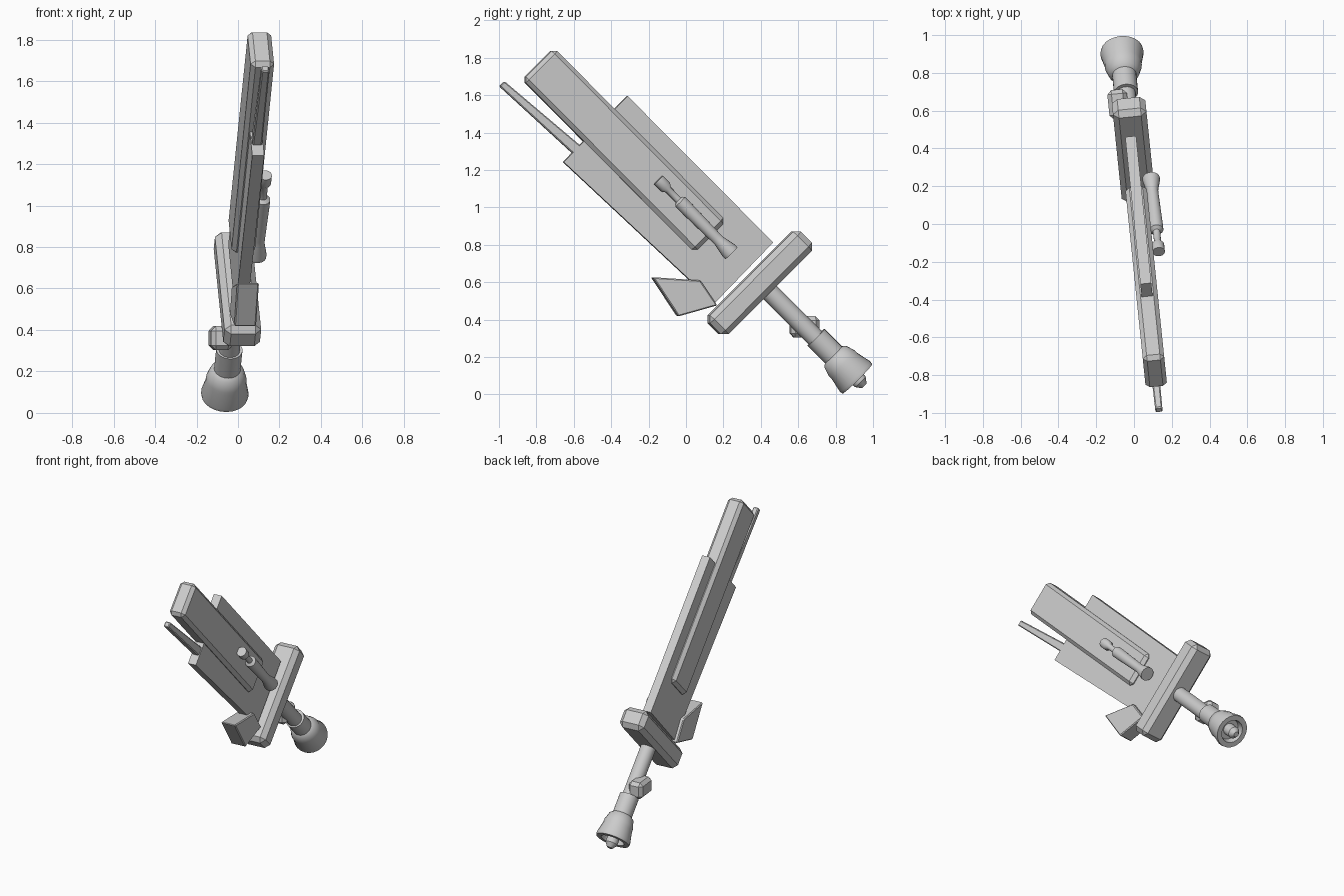
import bpy, bmesh
from math import radians, pi, cos, sin
from mathutils import Matrix, Vector

cube = bpy.data.objects.get("Cube")
if cube:
    bpy.data.objects.remove(cube, do_unlink=True)

grey = bpy.data.materials.new("light_grey")
grey.use_nodes = True
grey.diffuse_color = (0.6, 0.6, 0.6, 1)
grey.node_tree.nodes["Principled BSDF"].inputs["Base Color"].default_value = (0.6, 0.6, 0.6, 1)

# Sword frame: x = thickness, y = across the blade, z = pommel to tip
YAW = Matrix.Translation((0.03, 0, 0)) @ Matrix.Rotation(radians(5.9), 4, 'Z')
SWORD = YAW @ Matrix.Rotation(radians(45), 4, 'X')


def finish(name, bm, matrix=SWORD, bevel=0, segments=1, smooth=False):
    bmesh.ops.recalc_face_normals(bm, faces=bm.faces)
    mesh = bpy.data.meshes.new(name)
    bm.to_mesh(mesh)
    bm.free()
    mesh.materials.append(grey)
    obj = bpy.data.objects.new(name, mesh)
    bpy.context.collection.objects.link(obj)
    obj.matrix_world = matrix
    if bevel:
        mod = obj.modifiers.new("edge", 'BEVEL')
        mod.width, mod.segments = bevel, segments
    if smooth:
        bpy.context.view_layer.objects.active = obj
        for other in bpy.context.selected_objects:
            other.select_set(False)
        obj.select_set(True)
        bpy.ops.object.shade_smooth_by_angle(angle=radians(35))
    return obj


def plate(name, outline, half, centre=0, **opts):
    """Outline of (across, along) points, extruded through the thickness."""
    bm = bmesh.new()
    face = bm.faces.new([bm.verts.new((centre - half, a, b)) for a, b in outline])
    out = bmesh.ops.extrude_face_region(bm, geom=[face])
    verts = [g for g in out["geom"] if isinstance(g, bmesh.types.BMVert)]
    bmesh.ops.translate(bm, vec=(2 * half, 0, 0), verts=verts)
    return finish(name, bm, **opts)


def block(name, v0, v1, u0, u1, half, centre=0, **opts):
    return plate(name, [(v0, u0), (v1, u0), (v1, u1), (v0, u1)], half, centre, **opts)


def turned(name, profile, x, y, sides=24):
    """Profile of (radius, along) points, spun about the sword's length."""
    bm = bmesh.new()
    verts = [bm.verts.new((r, 0, u)) for r, u in profile]
    edges = [bm.edges.new(pair) for pair in zip(verts, verts[1:])]
    bmesh.ops.spin(bm, geom=verts + edges, axis=(0, 0, 1), cent=(0, 0, 0),
                   steps=sides, angle=2 * pi)
    bmesh.ops.remove_doubles(bm, verts=bm.verts, dist=0.0005)
    bmesh.ops.translate(bm, vec=(x, y, 0), verts=bm.verts)
    return finish(name, bm, smooth=True)


# Blade: wide thin slab with a thick core bar
plate("blade_slab", [(0.452, 0.238), (0.904, 0.245), (0.904, 1.352), (0.412, 1.345)], 0.029)
block("blade_core", 0.567, 0.806, 0.506, 1.812, 0.057, bevel=0.022)

# Slim tapered prong in front of the slab
bm = bmesh.new()
rings = []
for u, v, hv, hw in [(1.1, 0.525, 0.034, 0.026), (1.875, 0.474, 0.019, 0.019)]:
    rings.append([bm.verts.new((sx * hw, v + sy * hv, u))
                  for sx, sy in [(-1, -1), (1, -1), (1, 1), (-1, 1)]])
for i in range(4):
    j = (i + 1) % 4
    bm.faces.new((rings[0][i], rings[0][j], rings[1][j], rings[1][i]))
for ring in rings:
    bm.faces.new(ring)
finish("prong", bm, bevel=0.006)

# Guard and the angled fin beside it
block("guard", 0.355, 1.047, 0.07, 0.213, 0.089, 0.008, bevel=0.03)
plate("guard_fin", [(0.313, 0.573), (0.482, 0.38), (0.452, 0.221), (0.263, 0.327)], 0.053,
      bevel=0.006)

# Bolt on the left face of the blade
turned("side_bolt", [(0, 0.368), (0.046, 0.368), (0.046, 0.385), (0.031, 0.46),
                     (0.031, 0.49), (0.037, 0.72), (0.037, 0.757), (0.019, 0.77),
                     (0.019, 0.845), (0.033, 0.868), (0.033, 0.922), (0, 0.922)], 0.085, 0.7)

# Handle, flared pommel with a hollow end, and the nub inside
turned("handle", [(0, 0.1), (0.05, 0.1), (0.05, -0.3), (0, -0.3)], 0, 0.705)
turned("pommel", [(0, -0.278), (0.064, -0.278), (0.064, -0.41), (0.082, -0.425),
                  (0.098, -0.475), (0.098, -0.495), (0.115, -0.575), (0.112, -0.592),
                  (0.078, -0.592), (0.07, -0.55), (0, -0.55)], 0, 0.71)
turned("pommel_nub", [(0, -0.54), (0.04, -0.54), (0.04, -0.615), (0.018, -0.645),
                      (0, -0.645)], 0, 0.71)

# Small box on the right of the handle
block("handle_box", 0.565, 0.72, 0.303, 0.418, 0.052, -0.048, matrix=YAW, bevel=0.022)
